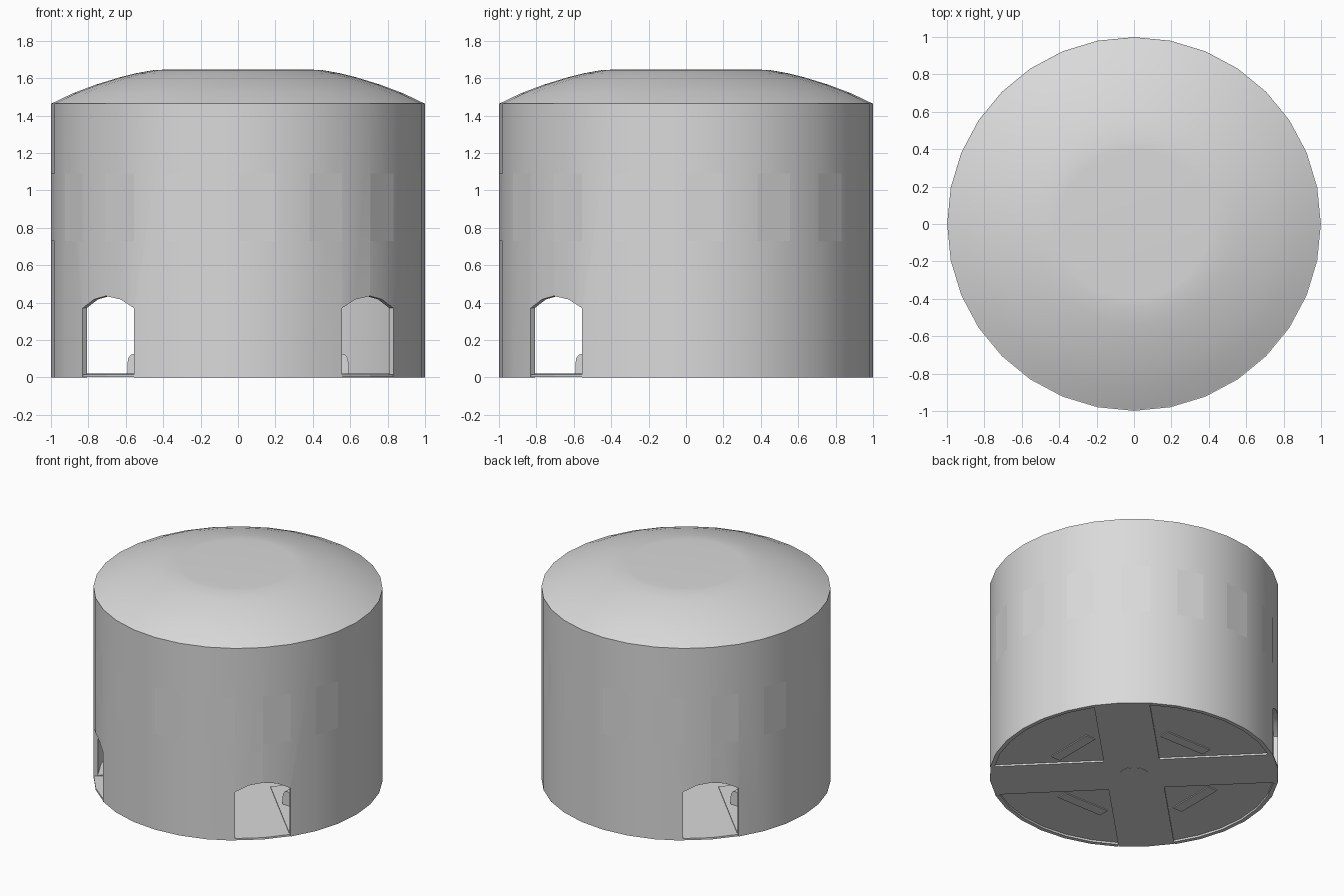
import bpy, bmesh
from math import sin, cos, radians
from mathutils import Matrix, Vector

SIDES, R, WALL, EAVE = 32, 0.999, 0.03, 1.465
STEP = 360 / SIDES

if "Cube" in bpy.data.objects:
    bpy.data.objects.remove(bpy.data.objects["Cube"], do_unlink=True)

grey = bpy.data.materials.new("light_grey")
grey.use_nodes = True
grey.diffuse_color = (0.7, 0.7, 0.7, 1)
grey.node_tree.nodes["Principled BSDF"].inputs["Base Color"].default_value = (0.7, 0.7, 0.7, 1)


def add_object(name, bm, fix_normals=True):
    if fix_normals:
        bmesh.ops.recalc_face_normals(bm, faces=bm.faces)
    mesh = bpy.data.meshes.new(name)
    bm.to_mesh(mesh)
    bm.free()
    mesh.materials.append(grey)
    obj = bpy.data.objects.new(name, mesh)
    bpy.context.collection.objects.link(obj)
    return obj


def prism(bm, points, push):
    """Closed polygon of 3D points, extruded along push."""
    face = bm.faces.new([bm.verts.new(p) for p in points])
    out = bmesh.ops.extrude_face_region(bm, geom=[face])
    moved = [v for v in out["geom"] if isinstance(v, bmesh.types.BMVert)]
    bmesh.ops.translate(bm, verts=moved, vec=Vector(push))


def turned(points, push, angle):
    m = Matrix.Rotation(radians(angle), 3, "Z")
    return [m @ Vector(p) for p in points], m @ Vector(push)


def lathe(bm, profile, closed):
    """Revolve (radius, height) pairs; an open profile gets end caps."""
    rings = [[bm.verts.new((r * cos(radians(i * STEP)), r * sin(radians(i * STEP)), z))
              for i in range(SIDES)] for r, z in profile]
    pairs = list(zip(rings, rings[1:]))
    if closed:
        pairs.append((rings[-1], rings[0]))
    for a, b in pairs:
        for i in range(SIDES):
            j = (i + 1) % SIDES
            bm.faces.new((a[i], a[j], b[j], b[i]))
    if not closed:
        bm.faces.new(rings[0])
        bm.faces.new(rings[-1])


def smooth(obj):
    bpy.ops.object.select_all(action="DESELECT")
    obj.select_set(True)
    bpy.context.view_layer.objects.active = obj
    bpy.ops.object.shade_smooth_by_angle(angle=radians(30))


# Round wall
bm = bmesh.new()
lathe(bm, [(R, 0), (R, EAVE), (R - WALL, EAVE), (R - WALL, 0)], True)
wall = add_object("wall", bm)

# Three arched doorways on the diagonals
half = 0.195
arch = [(-half, -0.1), (half, -0.1), (half, 0.37), (0.1, 0.417),
        (0, 0.435), (-0.1, 0.417), (-half, 0.37)]
bm = bmesh.new()
for angle in (-45, -135, 135):
    prism(bm, *turned([(0.85, t, z) for t, z in arch], (0.3, 0, 0), angle))
cutter = add_object("doorway_cutter", bm)
cutter.hide_render = True
cut = wall.modifiers.new("doorways", "BOOLEAN")
cut.operation = "DIFFERENCE"
cut.solver = "EXACT"
cut.object = cutter
bpy.context.view_layer.objects.active = wall
bpy.ops.object.modifier_apply(modifier=cut.name)
bpy.data.objects.remove(cutter, do_unlink=True)
smooth(wall)

# Shallow domed roof with a flat crown
bm = bmesh.new()
lathe(bm, [(R - WALL, EAVE - 0.01), (R - 0.004, EAVE), (0.88, 1.52), (0.76, 1.565),
           (0.64, 1.602), (0.54, 1.627), (0.45, 1.643), (0.4, 1.645)], False)
smooth(add_object("roof", bm))

# Flat window panels on every second facet
bm = bmesh.new()
for k in range(SIDES // 2):
    a, b = radians(2 * k * STEP), radians((2 * k + 1) * STEP)
    r = R + 0.001
    bm.faces.new([bm.verts.new((r * cos(t), r * sin(t), z))
                  for t, z in ((a, 0.73), (b, 0.73), (b, 1.09), (a, 1.09))])
add_object("window_panels", bm, fix_normals=False)

# Cross-shaped base running to the doorways
outline = []
for k in range(4):
    pts = [(0.978, -0.193, 0.002), (R - 0.001, 0, 0.002), (0.978, 0.193, 0.002), (0.193, 0.193, 0.002)]
    outline += turned(pts, (0, 0, 0), 45 + 90 * k)[0]
bm = bmesh.new()
prism(bm, outline, (0, 0, 0.014))
add_object("cross_base", bm)

# Raised floor in each quarter
bm = bmesh.new()
for k in range(4):
    rim = R - WALL + 0.002
    pts = [(0.193, 0.193, 0.015)]
    pts += [(rim * cos(radians(i * STEP)), rim * sin(radians(i * STEP)), 0.015) for i in range(1, 8)]
    prism(bm, *turned(pts, (0, 0, 0.007), 45 + 90 * k))
add_object("quarter_floors", bm)

# Round-topped box in each quarter
section = [(0.51, 0.008), (0.59, 0.008), (0.59, 0.08), (0.587, 0.103), (0.573, 0.121),
           (0.55, 0.127), (0.527, 0.121), (0.513, 0.103), (0.51, 0.08)]
for k, side in enumerate(("left", "back", "right", "front")):
    bm = bmesh.new()
    prism(bm, *turned([(x, -0.19, z) for x, z in section], (0, 0.38, 0), 90 * k))
    smooth(add_object(side + "_floor_box", bm))

# Small round plate under the centre
bm = bmesh.new()
lathe(bm, [(0.1, 0), (0.1, 0.004)], False)
add_object("centre_plate", bm)
